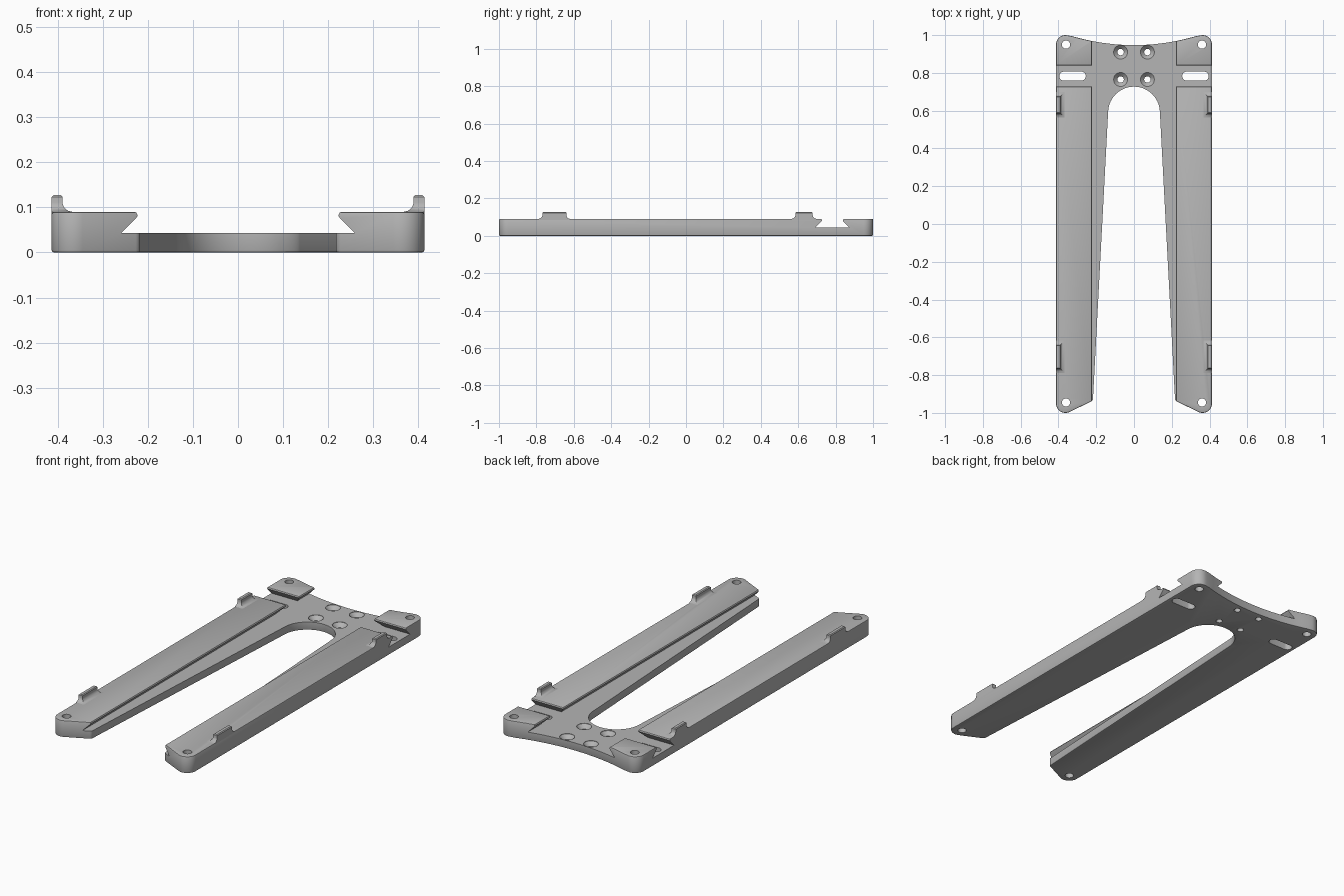
import bpy, bmesh
from math import sin, cos, radians

if "Cube" in bpy.data.objects:
    bpy.data.objects.remove(bpy.data.objects["Cube"], do_unlink=True)

TOP, FLOOR, SIDE = 0.09, 0.043, 0.413

grey = bpy.data.materials.new("plain grey")
grey.use_nodes = True
grey.diffuse_color = (0.46, 0.46, 0.46, 1)
grey.node_tree.nodes["Principled BSDF"].inputs["Base Color"].default_value = grey.diffuse_color


def loft(name, rings):
    """Closed solid through a list of equal-length rings of 3D points."""
    bm = bmesh.new()
    loops = [[bm.verts.new(p) for p in ring] for ring in rings]
    n = len(loops[0])
    for a, b in zip(loops, loops[1:]):
        for i in range(n):
            j = (i + 1) % n
            bm.faces.new((a[i], a[j], b[j], b[i]))
    bm.faces.new(loops[0][::-1])
    bm.faces.new(loops[-1])
    bmesh.ops.recalc_face_normals(bm, faces=bm.faces)
    mesh = bpy.data.meshes.new(name)
    bm.to_mesh(mesh)
    bm.free()
    mesh.materials.append(grey)
    obj = bpy.data.objects.new(name, mesh)
    bpy.context.collection.objects.link(obj)
    return obj


def activate(obj):
    bpy.ops.object.select_all(action='DESELECT')
    obj.select_set(True)
    bpy.context.view_layer.objects.active = obj


def apply_bevel(obj, width):
    activate(obj)
    mod = obj.modifiers.new("edge", 'BEVEL')
    mod.width, mod.segments = width, 2
    mod.limit_method, mod.angle_limit = 'ANGLE', radians(60)
    mod.use_clamp_overlap = False
    bpy.ops.object.modifier_apply(modifier=mod.name)


def cut(obj, cutter):
    activate(obj)
    mod = obj.modifiers.new("cut", 'BOOLEAN')
    mod.operation, mod.solver, mod.object = 'DIFFERENCE', 'EXACT', cutter
    bpy.ops.object.modifier_apply(modifier=mod.name)
    bpy.data.objects.remove(cutter, do_unlink=True)


def arc(cx, cy, r, start, end, steps):
    angles = [radians(start + (end - start) * i / steps) for i in range(steps + 1)]
    return [(cx + r * cos(a), cy + r * sin(a)) for a in angles]


def flat(points, z):
    return [(x, y, z) for x, y in points]


def mirrored(half):
    return half + [(-x, y) for x, y in reversed(half) if abs(x) > 1e-4]


# Fork-shaped body: concave back edge, rounded corners, tapering arch opening
half = [(0.033 * i, 0.947 + 0.44 * (0.033 * i) ** 2) for i in range(11)]
half += arc(SIDE - 0.05, 0.95, 0.05, 106, 0, 8)
half += arc(SIDE - 0.05, -0.95, 0.05, 0, -112, 8)
half += arc(0.233, -0.925, 0.016, -112, -183, 4)
half += arc(0, 0.59, 0.137, 3, 90, 16)
outline = mirrored(half)
frame = loft("fork_frame", [flat(outline, 0), flat(outline, TOP)])
apply_bevel(frame, 0.005)


# Undercut channels: one down the middle, one across the back
def dovetail(tip):
    side = [(tip + 0.037, FLOOR), (tip + 0.003, 0.077), (tip, 0.082),
            (tip + 0.003, 0.088), (tip + 0.008, TOP + 0.0005), (tip + 0.008, 0.15)]
    return mirrored(side)


middle = dovetail(0.222)
cut(frame, loft("middle_channel", [[(u, y, z) for u, z in middle] for y in (-1.2, 1.2)]))
across = dovetail(0.055)
cut(frame, loft("cross_channel", [[(x, 0.783 + u, z) for u, z in across] for x in (-0.6, 0.6)]))

# Corner holes, countersunk screw holes and oblong slots
for s in (-1, 1):
    for y in (-0.945, 0.95):
        hole = arc(s * 0.36, y, 0.022, 0, 345, 23)
        cut(frame, loft("corner_hole", [flat(hole, -0.1), flat(hole, 0.2)]))
    for y in (0.765, 0.91):
        levels = [(0.017, -0.1), (0.017, 0.021), (0.037, 0.041), (0.037, 0.1)]
        cut(frame, loft("screw_hole", [flat(arc(s * 0.071, y, r, 0, 345, 23), z)
                                       for r, z in levels]))
    slot = arc(s * 0.325 + 0.046, 0.783, 0.024, -90, 90, 10)
    slot += arc(s * 0.325 - 0.046, 0.783, 0.024, 90, 270, 10)
    cut(frame, loft("oblong_slot", [flat(slot, -0.1), flat(slot, 0.1)]))

# Upright retaining tabs with flared feet along the outer edges
parts = [frame]
FLARE = [(0.022, TOP - 0.006), (0.022, TOP), (0.012, 0.0925), (0.005, 0.098),
         (0.001, 0.106), (0, 0.11), (0, 0.123), (-0.004, 0.127)]
for side, s in (("left", 1), ("right", -1)):
    for place, y0, y1 in (("front", -0.767, -0.64), ("back", 0.585, 0.677)):
        rings = []
        for d, z in FLARE:
            inner, outer = s * (0.389 - d), s * (SIDE + min(d, 0))
            rings.append([(inner, y0 - d, z), (outer, y0 - d, z),
                          (outer, y1 + d, z), (inner, y1 + d, z)])
        parts.append(loft(f"{place}_{side}_tab", rings))

for obj in parts:
    activate(obj)
    bpy.ops.object.shade_smooth_by_angle(angle=radians(30))
